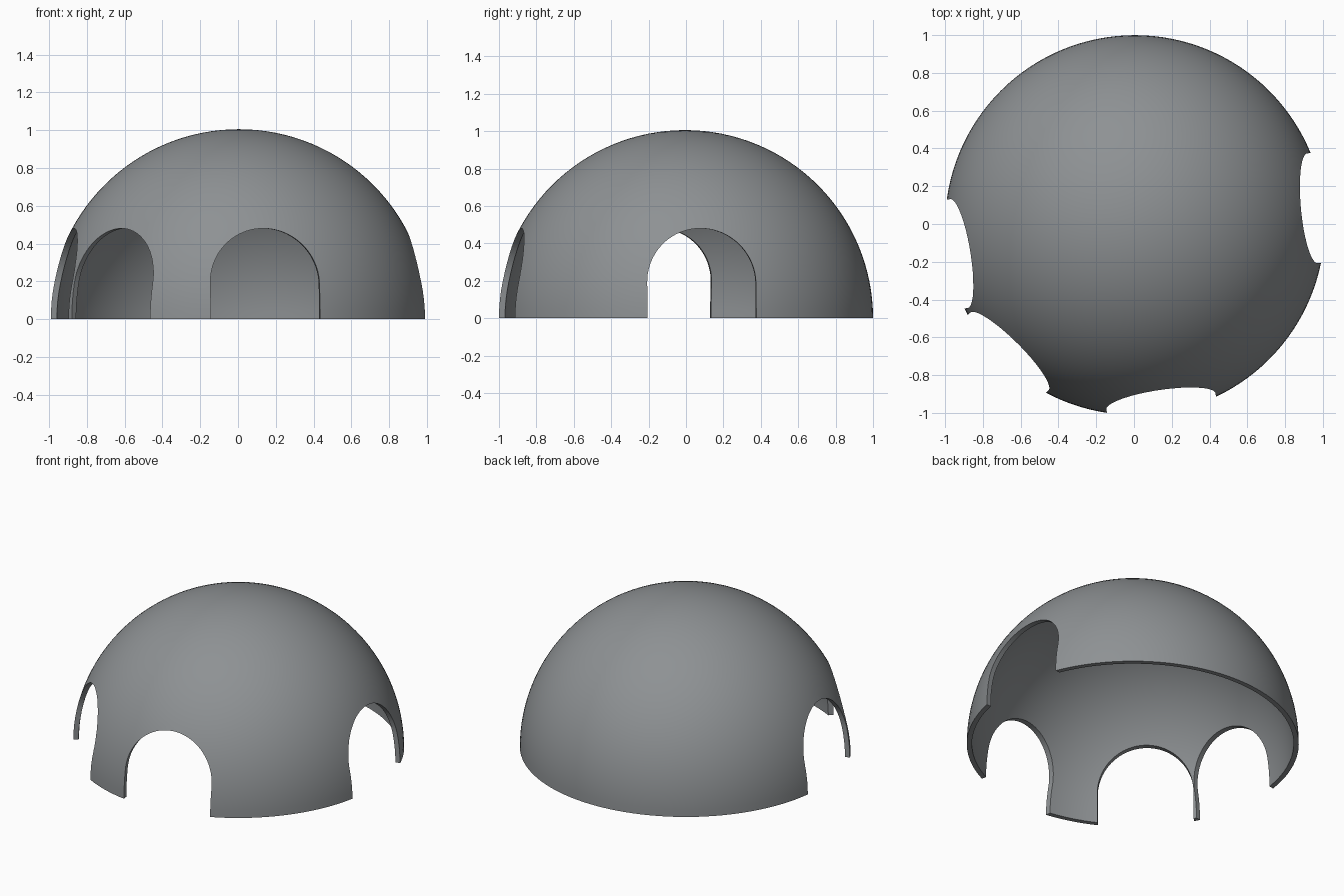
import bpy, bmesh
from math import sin, cos, pi, radians
from mathutils import Matrix, Vector

if "Cube" in bpy.data.objects:
    bpy.data.objects.remove(bpy.data.objects["Cube"])

RADIUS, WALL = 1.0055, 0.031
CENTRE = Vector((0.005, -0.0055, 0))
DOOR_HALF, DOOR_SPRING = 0.292, 0.188
DOOR_ANGLES = (5.4, 189.2, 225.2, 278.4)

grey = bpy.data.materials.new("slate_grey")
grey.use_nodes = True
colour = (0.27, 0.285, 0.295, 1)
grey.diffuse_color = colour
grey.node_tree.nodes["Principled BSDF"].inputs["Base Color"].default_value = colour


def add_object(name, bm):
    bmesh.ops.recalc_face_normals(bm, faces=bm.faces)
    mesh = bpy.data.meshes.new(name)
    bm.to_mesh(mesh)
    bm.free()
    mesh.materials.append(grey)
    obj = bpy.data.objects.new(name, mesh)
    bpy.context.collection.objects.link(obj)
    return obj


def arc(radius, steps, end):
    return [(radius * cos(end * i / steps), radius * sin(end * i / steps))
            for i in range(steps + 1)]


# Hollow dome: revolve the wall section
bm = bmesh.new()
section = arc(RADIUS, 32, pi / 2)[::-1] + arc(RADIUS - WALL, 32, pi / 2)
verts = [bm.verts.new((x, 0, z)) for x, z in section]
edges = [bm.edges.new(pair) for pair in zip(verts, verts[1:])]
bmesh.ops.spin(bm, geom=verts + edges, cent=(0, 0, 0), axis=(0, 0, 1),
               angle=2 * pi, steps=128)
bmesh.ops.remove_doubles(bm, verts=bm.verts, dist=0.0005)
bmesh.ops.translate(bm, verts=bm.verts, vec=CENTRE)
dome = add_object("dome_shell", bm)


# Arched doorways cut straight through the wall
def door_cutter(angle):
    bm = bmesh.new()
    outline = [(DOOR_HALF, -0.2)]
    outline += [(x, z + DOOR_SPRING) for x, z in arc(DOOR_HALF, 40, pi)]
    outline += [(-DOOR_HALF, -0.2)]
    face = bm.faces.new([bm.verts.new((0.6, y, z)) for y, z in outline])
    out = bmesh.ops.extrude_face_region(bm, geom=[face])
    moved = [v for v in out["geom"] if isinstance(v, bmesh.types.BMVert)]
    bmesh.ops.translate(bm, verts=moved, vec=(0.6, 0, 0))
    place = Matrix.Translation(CENTRE) @ Matrix.Rotation(radians(angle), 4, "Z")
    bmesh.ops.transform(bm, matrix=place, verts=bm.verts)
    cutter = add_object("door_cutter", bm)
    cutter.hide_render = True
    return cutter


bpy.context.view_layer.objects.active = dome
dome.select_set(True)
for angle in DOOR_ANGLES:
    cutter = door_cutter(angle)
    cut = dome.modifiers.new("doorway", "BOOLEAN")
    cut.operation = "DIFFERENCE"
    cut.solver = "EXACT"
    cut.object = cutter
    bpy.ops.object.modifier_apply(modifier=cut.name)
    bpy.data.objects.remove(cutter)

# Smooth shell with crisp rims
bpy.ops.object.select_all(action="DESELECT")
dome.select_set(True)
bpy.ops.object.shade_smooth_by_angle(angle=radians(30))
